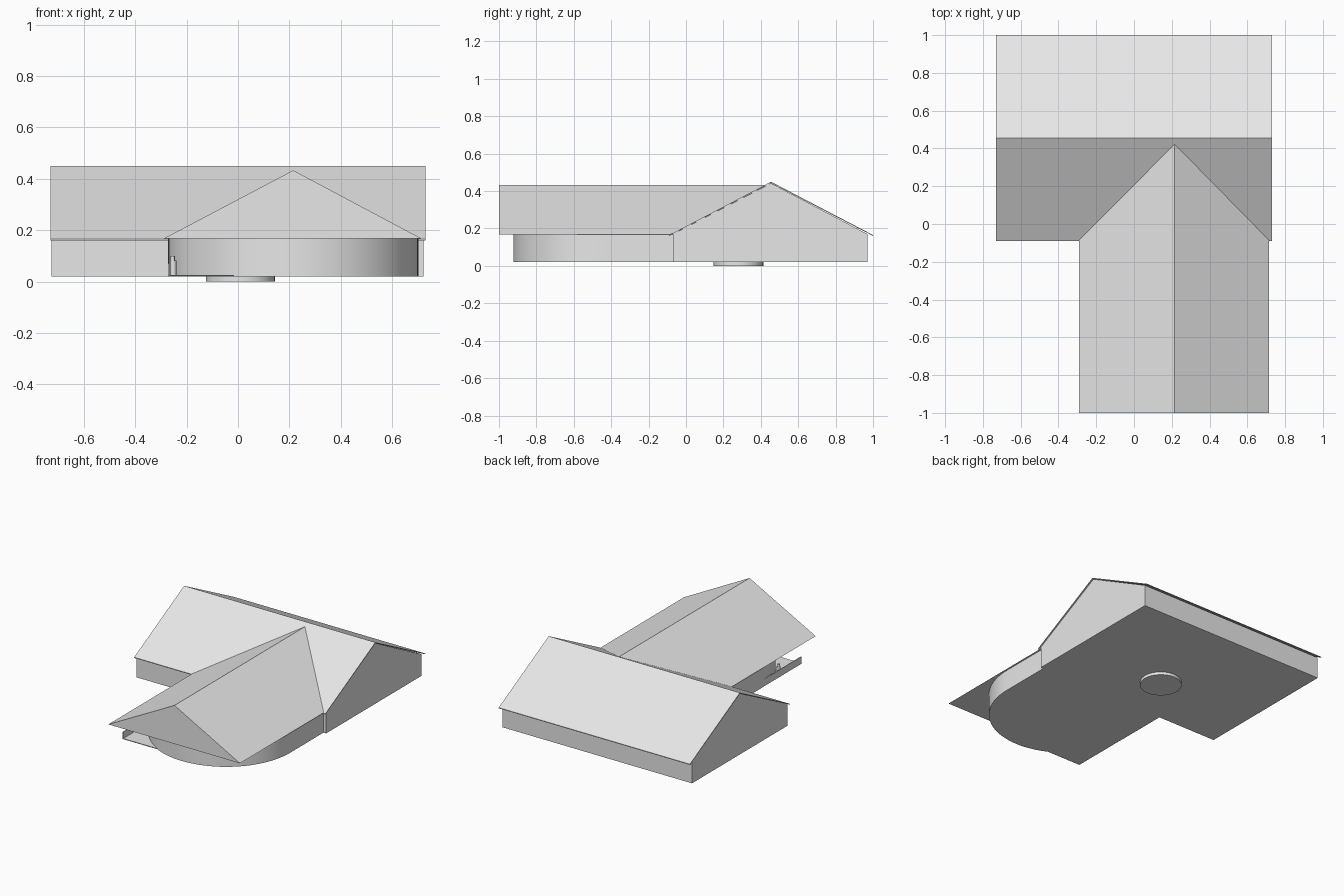
import bpy
import bmesh
from math import pi, cos, sin, radians
from mathutils import Vector

cube = bpy.data.objects.get("Cube")
if cube:
    bpy.data.objects.remove(cube, do_unlink=True)

grey = bpy.data.materials.new("light_grey")
grey.use_nodes = True
tone = (0.8, 0.8, 0.8, 1)
grey.diffuse_color = tone
grey.node_tree.nodes["Principled BSDF"].inputs["Base Color"].default_value = tone


def extrude(name, points, offset, smooth=False):
    """Close a flat outline and sweep it along an offset."""
    bm = bmesh.new()
    face = bm.faces.new([bm.verts.new(p) for p in points])
    result = bmesh.ops.extrude_face_region(bm, geom=[face])
    moved = [v for v in result["geom"] if isinstance(v, bmesh.types.BMVert)]
    bmesh.ops.translate(bm, verts=moved, vec=Vector(offset))
    bmesh.ops.recalc_face_normals(bm, faces=bm.faces[:])
    mesh = bpy.data.meshes.new(name)
    bm.to_mesh(mesh)
    bm.free()
    mesh.materials.append(grey)
    obj = bpy.data.objects.new(name, mesh)
    bpy.context.collection.objects.link(obj)
    if smooth:
        bpy.ops.object.select_all(action="DESELECT")
        obj.select_set(True)
        bpy.context.view_layer.objects.active = obj
        bpy.ops.object.shade_smooth_by_angle(angle=radians(30))
    return obj


def box(name, x0, x1, y0, y1, z0, z1):
    base = [(x0, y0, z0), (x1, y0, z0), (x1, y1, z0), (x0, y1, z0)]
    return extrude(name, base, (0, 0, z1 - z0))


def cylinder(name, x, y, z0, z1, r, sides):
    ring = [(x + r * cos(2 * pi * i / sides), y + r * sin(2 * pi * i / sides), z0)
            for i in range(sides)]
    return extrude(name, ring, (0, 0, z1 - z0), True)


FLOOR = 0.02

# Main hall: walls and gables in one profile, under a thin pitched roof
hall = [(-0.07, FLOOR), (0.97, FLOOR), (0.97, 0.17), (0.455, 0.442), (-0.07, 0.17)]
extrude("hall_walls", [(-0.725, y, z) for y, z in hall], (1.447, 0, 0))
pitch = [(-0.09, 0.165), (0.455, 0.45), (1.0, 0.165),
         (1.0, 0.16), (0.455, 0.443), (-0.09, 0.16)]
extrude("hall_roof", [(-0.73, y, z) for y, z in pitch], (1.46, 0, 0))

# Wing with a half-round front
CX, CY, R = 0.215, -0.435, 0.487
arc = [(CX + R * cos(pi + pi * i / 48), CY + R * sin(pi + pi * i / 48), FLOOR)
       for i in range(49)]
outline = arc + [(CX + R, -0.07, FLOOR), (CX - R, -0.07, FLOOR)]
extrude("wing_walls", outline, (0, 0, 0.147), True)

# Wing roof: a closed gable running into the hall roof
extrude("wing_roof", [(-0.29, -1, 0.167), (0.715, -1, 0.167), (CX, -1, 0.433)],
        (0, 1.422, 0))

# Porch in the corner beside the rounded wall
box("porch_floor", -0.272, -0.01, -0.87, CY, 0.021, 0.026)
box("porch_side_wall", -0.272, -0.267, -0.87, CY, 0.021, 0.07)
cylinder("porch_post", -0.252, -0.65, 0.026, 0.082, 0.012, 16)
cylinder("porch_post_cap", -0.254, -0.65, 0.082, 0.1, 0.008, 16)

# Round foot under the hall floor
cylinder("round_foot", 0.01, 0.28, 0, FLOOR, 0.134, 32)
